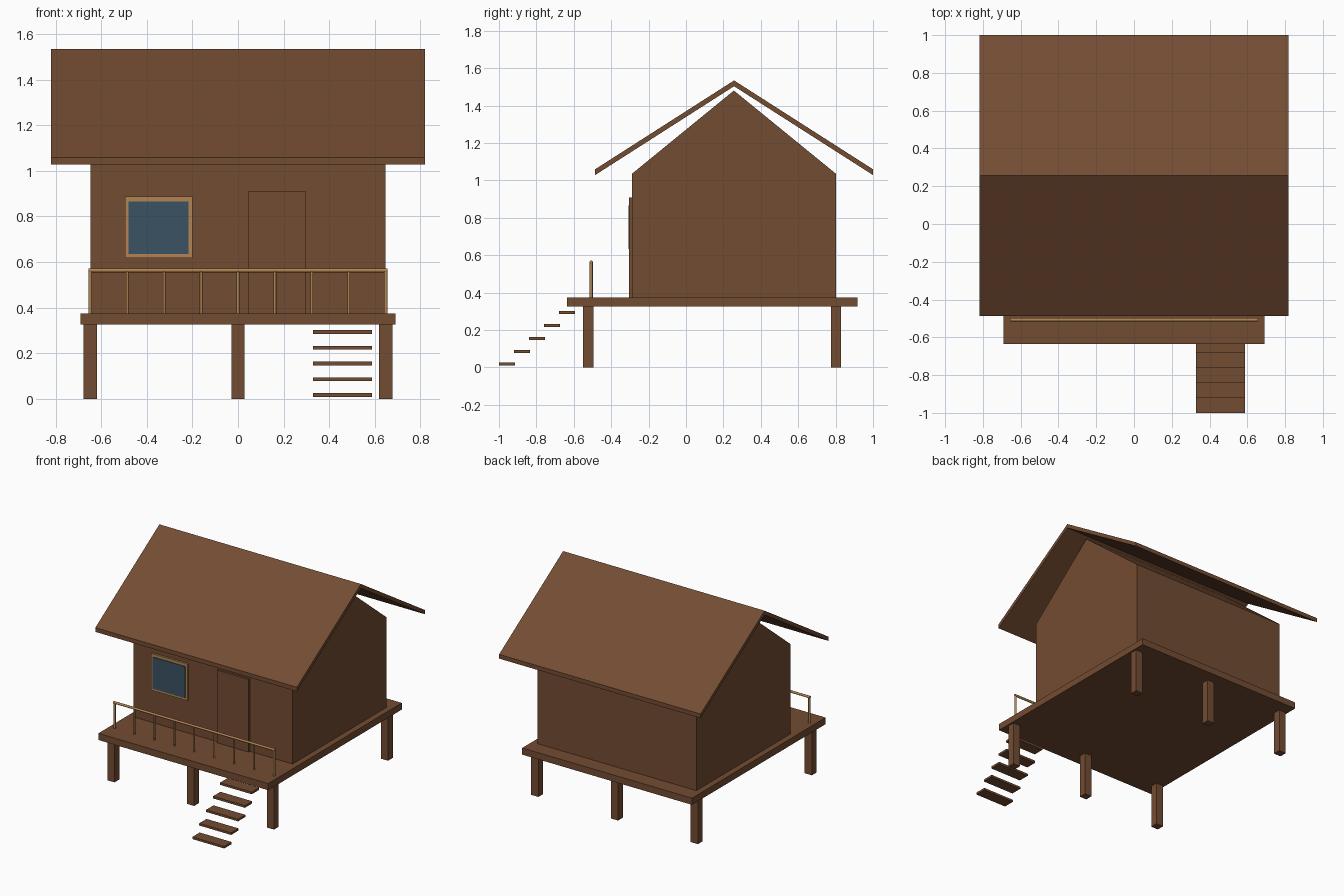
import bpy, bmesh, math
from mathutils import Vector

if "Cube" in bpy.data.objects:
    bpy.data.objects.remove(bpy.data.objects["Cube"])


def material(name, rgb):
    m = bpy.data.materials.new(name)
    m.diffuse_color = (*rgb, 1)
    m.use_nodes = True
    m.node_tree.nodes["Principled BSDF"].inputs["Base Color"].default_value = m.diffuse_color
    return m


WOOD = material("brown_wood", (0.171, 0.072, 0.032))
TRIM = material("light_wood_trim", (0.445, 0.231, 0.084))
GLASS = material("blue_glass", (0.042, 0.084, 0.127))


def finish(name, bm, mat):
    bmesh.ops.recalc_face_normals(bm, faces=bm.faces)
    me = bpy.data.meshes.new(name)
    bm.to_mesh(me)
    bm.free()
    me.materials.append(mat)
    ob = bpy.data.objects.new(name, me)
    bpy.context.collection.objects.link(ob)
    return ob


def box(name, x, y, z, mat):
    """Box given as (min, max) ranges."""
    bm = bmesh.new()
    bmesh.ops.create_cube(bm, size=1)
    for v in bm.verts:
        v.co = [r[0] if c < 0 else r[1] for c, r in zip(v.co, (x, y, z))]
    return finish(name, bm, mat)


def extrude_x(name, profile, half, mat):
    """Extrude a closed (y, z) profile across x."""
    bm = bmesh.new()
    f = bm.faces.new([bm.verts.new((-half, y, z)) for y, z in profile])
    r = bmesh.ops.extrude_face_region(bm, geom=[f])
    moved = [g for g in r["geom"] if isinstance(g, bmesh.types.BMVert)]
    bmesh.ops.translate(bm, verts=moved, vec=(2 * half, 0, 0))
    return finish(name, bm, mat)


def rod(name, a, b, radius, mat):
    """Round bar between two points."""
    a, b = Vector(a), Vector(b)
    bm = bmesh.new()
    bmesh.ops.create_cone(bm, cap_ends=True, segments=10, radius1=radius,
                          radius2=radius, depth=(b - a).length)
    rot = (b - a).to_track_quat("Z", "Y")
    for v in bm.verts:
        v.co = rot @ v.co + (a + b) / 2
    for f in bm.faces:
        f.smooth = len(f.verts) == 4
    return finish(name, bm, mat)


# Stilts and deck
for y in (-0.522, 0.802):
    for x in (-0.648, 0, 0.648):
        box("stilt", (x - 0.029, x + 0.029), (y - 0.028, y + 0.028), (0, 0.33), WOOD)
box("deck", (-0.69, 0.69), (-0.635, 0.916), (0.325, 0.374), WOOD)

# Cabin body with gables
extrude_x("cabin_walls", [(-0.289, 0.37), (0.802, 0.37), (0.802, 1.035),
                          (0.256, 1.48), (-0.289, 1.035)], 0.646, WOOD)

# Roof: thin bent sheet with plumb-cut eaves
extrude_x("roof", [(-0.486, 1.028), (0.257, 1.503), (1.0, 1.028),
                   (1.0, 1.059), (0.257, 1.534), (-0.486, 1.059)], 0.819, WOOD)

# Door
box("door", (0.043, 0.298), (-0.304, -0.285), (0.37, 0.908), WOOD)

# Window: frame and slightly raised glass
box("window_frame", (-0.495, -0.2), (-0.303, -0.285), (0.617, 0.887), TRIM)
box("window_glass", (-0.48, -0.216), (-0.308, -0.302), (0.634, 0.866), GLASS)

# Railing: nine balusters, the end ones thicker, and a top rail
for i in range(9):
    x = -0.648 + 0.162 * i
    rod("railing_post", (x, -0.507, 0.37), (x, -0.507, 0.565),
        0.0085 if i in (0, 8) else 0.006, TRIM)
rod("top_rail", (-0.655, -0.507, 0.563), (0.655, -0.507, 0.563), 0.0085, TRIM)

# Floating stair treads
for i in range(5):
    y, z = -1 + 0.0802 * i, 0.009 + 0.069 * i
    box("stair_tread", (0.329, 0.588), (y, y + 0.085), (z, z + 0.016), WOOD)
